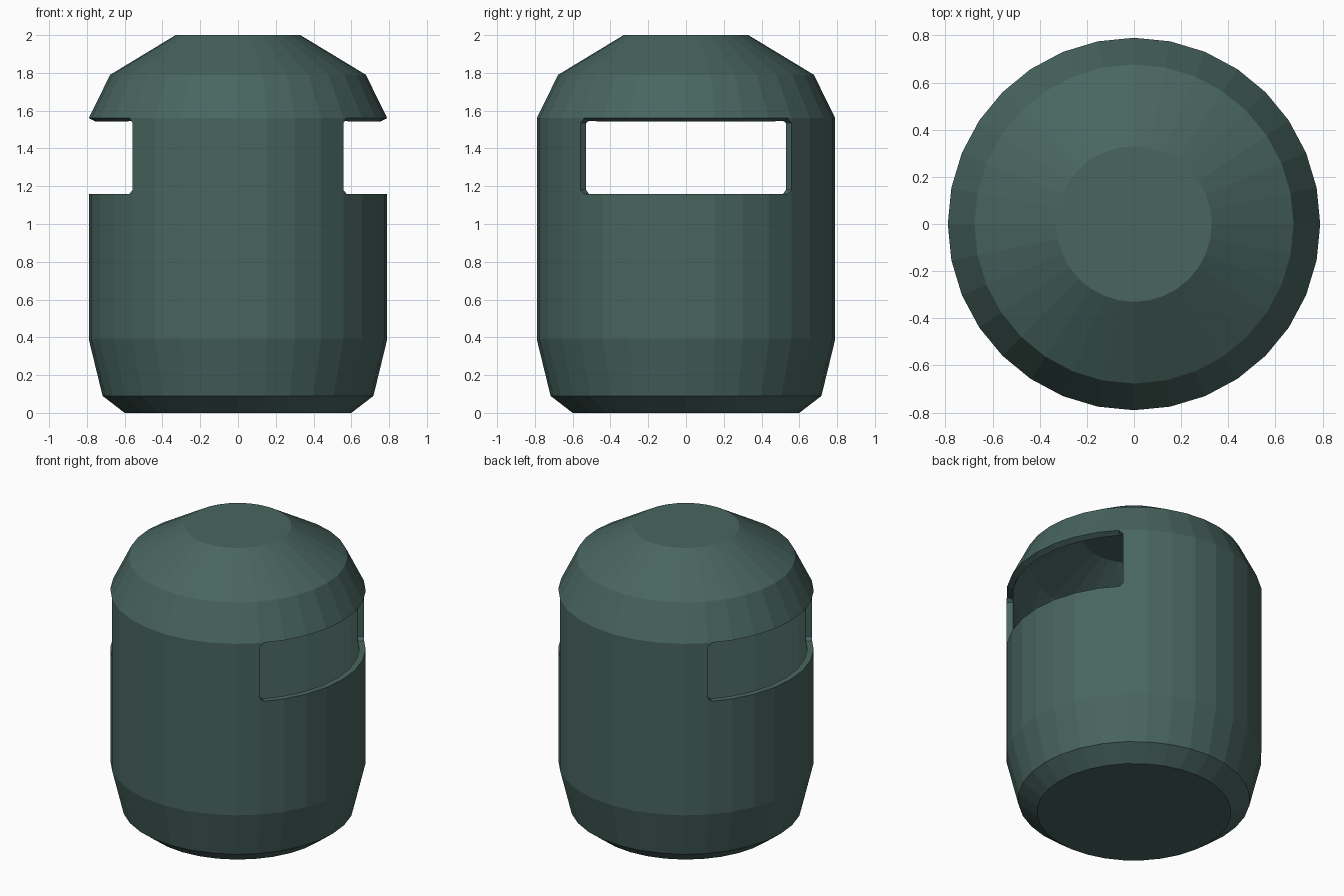
import bpy, bmesh, math
from mathutils import Vector

if "Cube" in bpy.data.objects:
    bpy.data.objects.remove(bpy.data.objects["Cube"])

SIDES = 32
# Outer silhouette (radius, height); rows 3-6 frame the window openings
profile = [(0.60, 0), (0.717, 0.09), (0.79, 0.39), (0.79, 1.16), (0.79, 1.18),
           (0.79, 1.535), (0.79, 1.56), (0.677, 1.79), (0.33, 2.0)]
WIN_LOW, WIN_HIGH = 3, 5
CHAMFER = 0.16


def unit(i):
    a = 2 * math.pi * i / SIDES
    return Vector((math.cos(a), math.sin(a)))


# Plan outline: 32 sides plus a thin column inside each window edge
cols = []            # (point, window cell kind of the column that follows)
for i in range(SIDES):
    p, q = unit(i), unit(i + 1)
    in_window = any((i - c + 4) % SIDES < 8 for c in (0, 16))
    if i in (28, 12):            # first segment of a window
        cols += [(p, "start"), (p.lerp(q, CHAMFER), "open")]
    elif i in (3, 19):           # last segment of a window
        cols += [(p, "open"), (p.lerp(q, 1 - CHAMFER), "end")]
    else:
        cols.append((p, "open" if in_window else "wall"))

# Canister shell with two side windows
bm = bmesh.new()
rings = [[bm.verts.new((p.x * r, p.y * r, z)) for p, _ in cols] for r, z in profile]
n = len(cols)
for j in range(len(profile) - 1):
    for i, (_, kind) in enumerate(cols):
        k = (i + 1) % n
        a, b, c, d = rings[j][i], rings[j][k], rings[j + 1][k], rings[j + 1][i]
        if kind == "wall" or not WIN_LOW <= j <= WIN_HIGH:
            bm.faces.new((a, b, c, d))
        elif j == WIN_LOW and kind != "open":      # chamfered lower corners
            bm.faces.new((a, b, d) if kind == "start" else (a, b, c))
        elif j == WIN_HIGH and kind != "open":     # chamfered upper corners
            bm.faces.new((a, c, d) if kind == "start" else (b, c, d))
bm.faces.new(rings[-1])
bm.faces.new(rings[0][::-1])
bmesh.ops.delete(bm, geom=[v for v in bm.verts if not v.link_faces], context='VERTS')

mesh = bpy.data.meshes.new("canister_shell")
bm.to_mesh(mesh)
bm.free()
shell = bpy.data.objects.new("canister_shell", mesh)
bpy.context.collection.objects.link(shell)

# Wall thickness
solid = shell.modifiers.new("wall_thickness", 'SOLIDIFY')
solid.thickness = 0.04
solid.offset = -1
solid.use_even_offset = True

# Dark green finish
mat = bpy.data.materials.new("dark_green")
mat.diffuse_color = (0.065, 0.13, 0.115, 1)
mat.use_nodes = True
mat.node_tree.nodes["Principled BSDF"].inputs["Base Color"].default_value = mat.diffuse_color
mesh.materials.append(mat)
